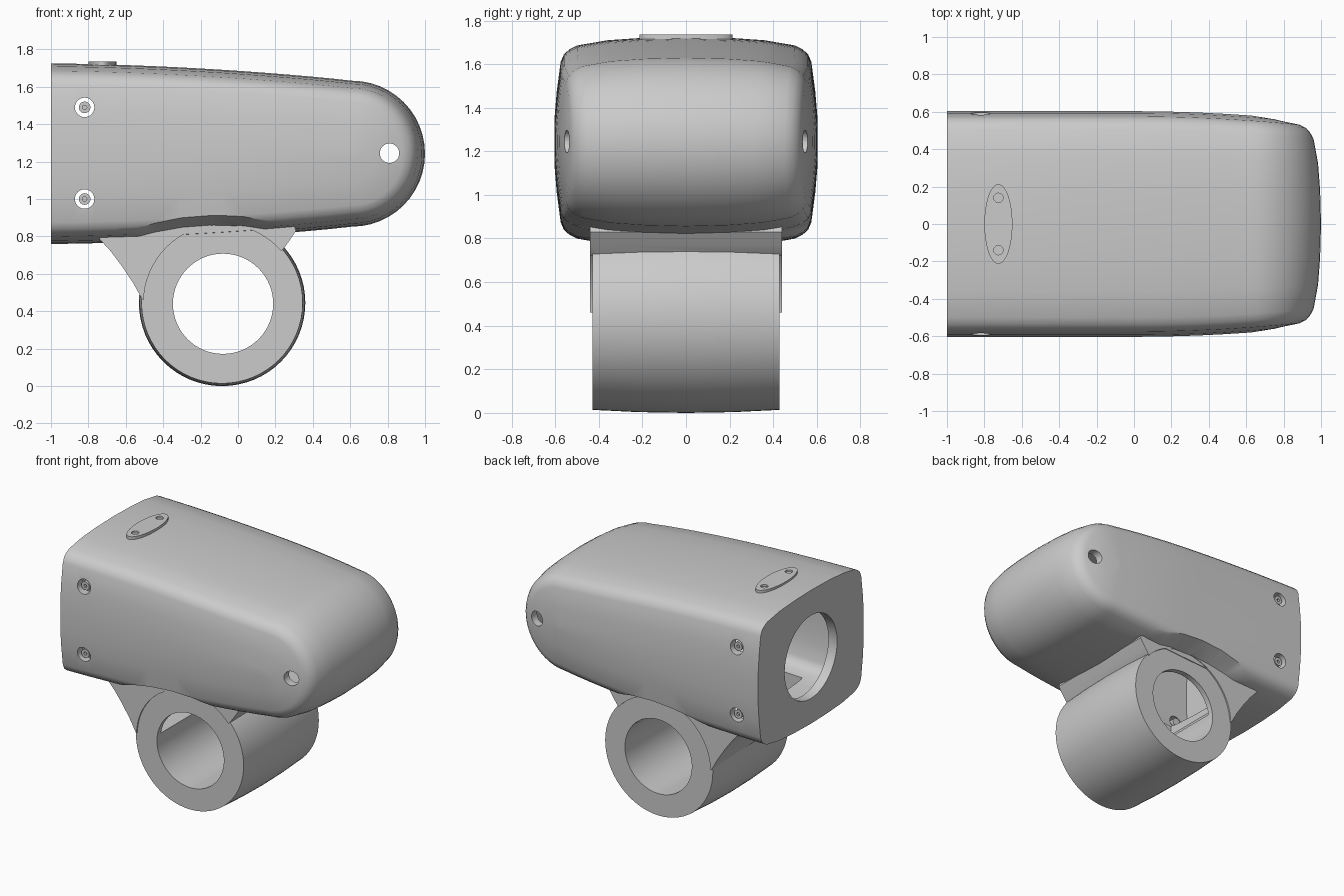
import bpy, bmesh, math

if "Cube" in bpy.data.objects:
    bpy.data.objects.remove(bpy.data.objects["Cube"])

ZC = 1.2425            # height of the housing axis
RING = (-0.085, 0.445)  # clamp ring centre (x, z)


def make_object(name, bm):
    bmesh.ops.recalc_face_normals(bm, faces=bm.faces)
    me = bpy.data.meshes.new(name)
    bm.to_mesh(me)
    bm.free()
    ob = bpy.data.objects.new(name, me)
    bpy.context.collection.objects.link(ob)
    return ob


def loft(name, sections):
    """Closed solid through a list of equal-length closed sections."""
    bm = bmesh.new()
    rows = [[bm.verts.new(p) for p in s] for s in sections]
    n = len(rows[0])
    for a, b in zip(rows, rows[1:]):
        for i in range(n):
            j = (i + 1) % n
            bm.faces.new((a[i], a[j], b[j], b[i]))
    bm.faces.new(rows[0])
    bm.faces.new(rows[-1])
    return make_object(name, bm)


def circle(c, rx, rz=None, n=64):
    rz = rz or rx
    return [(c[0] + rx * math.cos(2 * math.pi * i / n),
             c[1] + rz * math.sin(2 * math.pi * i / n)) for i in range(n)]


def prism(name, pts, y0, y1, dz0=0.0, dz1=0.0):
    return loft(name, [[(x, y, z + dz) for x, z in pts] for y, dz in ((y0, dz0), (y1, dz1))])


def combine(ob, other, op='DIFFERENCE'):
    other.hide_render = True
    m = ob.modifiers.new(op, 'BOOLEAN')
    m.operation, m.object, m.solver = op, other, 'EXACT'
    bpy.context.view_layer.objects.active = ob
    bpy.ops.object.modifier_apply(modifier=m.name)
    bpy.data.objects.remove(other)


def smooth(ob, angle=30):
    bpy.ops.object.select_all(action='DESELECT')
    ob.select_set(True)
    bpy.context.view_layer.objects.active = ob
    bpy.ops.object.shade_smooth_by_angle(angle=math.radians(angle))


# Housing shape: (half width, inward offset) of the outline from middle to side
SIDE = [(0, 0), (.2, .005), (.36, .016), (.5, .04), (.535, .058), (.56, .08),
        (.575, .115), (.593, .25), (.603, .37)]


def housing(name, x0, inset):
    ky, kd = 1 - inset / .603, 1 - inset / .39
    stations = [(-y * ky, d * kd) for y, d in SIDE[:0:-1]] + [(y * ky, d * kd) for y, d in SIDE]
    nose, nx, na = .39 - inset, .61, 24
    xs = [x0 + (nx - x0) * i / 14 for i in range(14)]
    bm = bmesh.new()
    rows = []
    for y, d in stations:
        top = [(x, .443 - .068 * x - .028 * x * x - inset - d) for x in xs]
        arc = []
        for i in range(na + 1):
            a = math.pi / 2 - math.pi * i / na
            arc.append((nx + (nose - d) * math.cos(a), (nose - d) * math.sin(a)))
        path = top + arc + [(x, -h) for x, h in reversed(top)]
        rows.append([bm.verts.new((x, y * (1 - .08 * (max(x, 0) / .9) ** 2), ZC + z))
                     for x, z in path])
    n = len(rows[0])
    for a, b in zip(rows, rows[1:]):
        for i in range(n - 1):
            bm.faces.new((a[i], a[i + 1], b[i + 1], b[i]))
    for r in (rows[0], rows[-1]):
        for i in range(n // 2 - 1):
            bm.faces.new((r[i], r[i + 1], r[n - 2 - i], r[n - 1 - i]))
        m = n // 2
        bm.faces.new((r[m - 1], r[m], r[m + 1]))
    bm.faces.new([r[0] for r in rows] + [r[-1] for r in reversed(rows)])
    return make_object(name, bm)


body = housing("housing_with_clamp", -1.0, 0.0)

# Sloped relief above the clamp on both sides
arch = [(-.76, .78), (-.60, .83), (-.45, .87), (-.30, .897), (-.13, .91), (.03, .905),
        (.16, .885), (.25, .86), (.31, .82), (.31, .4), (-.76, .4)]
for s in (-1, 1):
    combine(body, prism("relief", arch, s * .435, s * .70, -.05, .05))

# Fairing that blends the clamp into the housing
fairing = prism("fairing", [(-.74, .785), (-.68, .72), (-.62, .64), (-.56, .55), (-.51, .46),
                            RING, (.24, .73), (.27, .77), (.31, .83), (.28, .93), (-.7, .93)],
                -.44, .44)
combine(fairing, prism("disc", circle(RING, .42), -.6, .6))
combine(body, fairing, 'UNION')

# Clamp ring, slightly crowned
ring = loft("ring", [[(x, y, z) for x, z in circle(RING, .445 - .014 * (y / .43) ** 2)]
                     for y in (-.43, -.22, 0, .22, .43)])
combine(body, ring, 'UNION')

# Hollow interior, opening into the clamp, bore and rear opening
combine(body, housing("cavity", -.93, .06))
combine(body, prism("slot", [(-.47, .50), (-.56, .64), (-.66, .78), (-.66, 1.1), (.2, 1.1),
                             (.2, .82), (.14, .62), RING], -.39, .39))
combine(body, prism("bore", circle((-.08, .44), .268), -.7, .7))
combine(body, loft("rear_hole", [[(x, y, z) for y, z in circle((0, ZC), .3)]
                                 for x in (-1.2, -.8)]))

# Side holes
SCREWS = [(-.82, 1.49), (-.82, 1.0)]
for c in SCREWS + [(.81, 1.245)]:
    combine(body, prism("hole", circle(c, .052, n=32), -.8, .8))
smooth(body)

# Socket screws set in the side holes
for c in SCREWS:
    for s in (-1, 1):
        screw = prism("side_screw", circle(c, .031, n=24), s * .52, s * .575)
        combine(screw, prism("socket", circle(c, .013, n=6), s * .545, s * .62))
        smooth(screw)

# Oval plate on top with two small recesses
plate = loft("top_plate", [[(x, y, z) for x, y in circle((-.725, 0), .075, .213)]
                           for z in (1.69, 1.735)])
for y in (-.14, .14):
    combine(plate, loft("recess", [[(x, v, z) for x, v in circle((-.725, y), .025, n=24)]
                                   for z in (1.722, 1.8)]))
smooth(plate)
